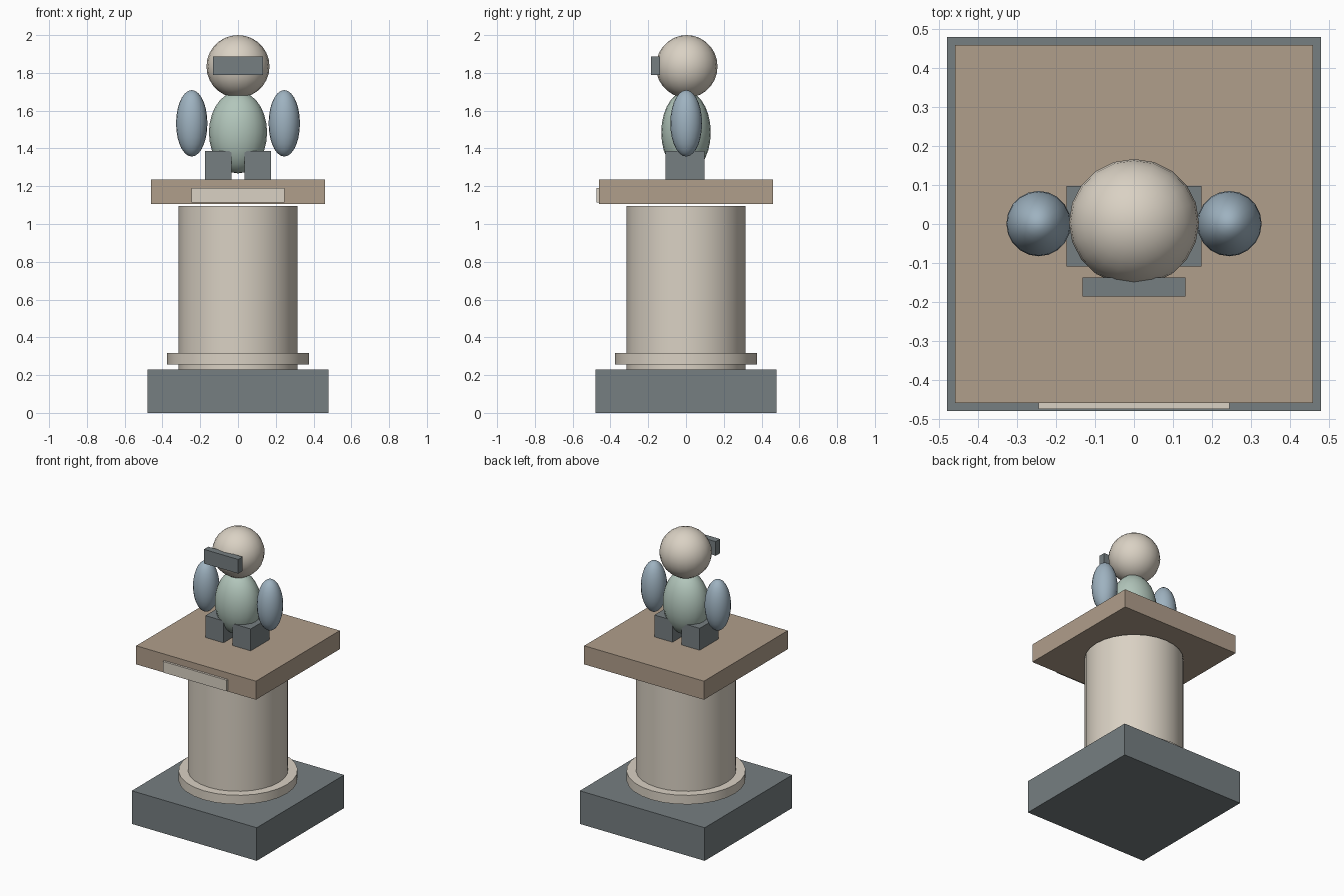
import bpy
import math

if "Cube" in bpy.data.objects:
    bpy.data.objects.remove(bpy.data.objects["Cube"])


def material(name, rgb):
    m = bpy.data.materials.new(name)
    m.diffuse_color = (*rgb, 1)
    m.use_nodes = True
    m.node_tree.nodes["Principled BSDF"].inputs["Base Color"].default_value = m.diffuse_color
    return m


SLATE = material("slate grey", (0.18, 0.21, 0.22))
TAN = material("warm tan", (0.434, 0.342, 0.258))
CREAM = material("cream stone", (0.70, 0.64, 0.55))
SAGE = material("sage green", (0.445, 0.564, 0.497))
BLUE = material("dusty blue", (0.342, 0.445, 0.527))


def finish(name, mat, smooth=False):
    ob = bpy.context.object
    ob.name = name
    ob.data.materials.append(mat)
    bpy.ops.object.transform_apply(location=False, rotation=False, scale=True)
    if smooth:
        bpy.ops.object.shade_smooth_by_angle(angle=math.radians(40))
    return ob


def box(name, mat, x, y, z):
    """Box from (min, max) ranges on each axis."""
    bpy.ops.mesh.primitive_cube_add(size=1, location=[sum(r) / 2 for r in (x, y, z)])
    bpy.context.object.scale = [r[1] - r[0] for r in (x, y, z)]
    return finish(name, mat)


def drum(name, mat, radius, z0, z1):
    bpy.ops.mesh.primitive_cylinder_add(vertices=28, radius=radius, depth=z1 - z0,
                                        location=(0, 0, (z0 + z1) / 2))
    return finish(name, mat, True)


def ball(name, mat, centre, radii):
    bpy.ops.mesh.primitive_uv_sphere_add(segments=20, ring_count=14, radius=1, location=centre)
    bpy.context.object.scale = radii
    return finish(name, mat, True)


# Pedestal
box("base", SLATE, (-0.48, 0.48), (-0.48, 0.48), (0, 0.23))
drum("column", CREAM, 0.315, 0.225, 1.095)
drum("column_ring", CREAM, 0.375, 0.255, 0.318)
box("top_slab", TAN, (-0.46, 0.46), (-0.46, 0.46), (1.106, 1.235))
box("name_plate", CREAM, (-0.245, 0.245), (-0.475, -0.459), (1.113, 1.19))

# Figure
ball("torso", SAGE, (0, 0, 1.485), (0.154, 0.131, 0.217))
ball("head", CREAM, (0, 0.004, 1.834), (0.167, 0.163, 0.166))
box("visor", SLATE, (-0.132, 0.132), (-0.186, -0.138), (1.79, 1.888))

# Paired limbs
for side, s in (("left", -1), ("right", 1)):
    ball(side + "_arm", BLUE, (s * 0.245, 0.001, 1.533), (0.083, 0.084, 0.176))
    box(side + "_foot", SLATE, sorted((s * 0.035, s * 0.174)), (-0.109, 0.098), (1.232, 1.387))
